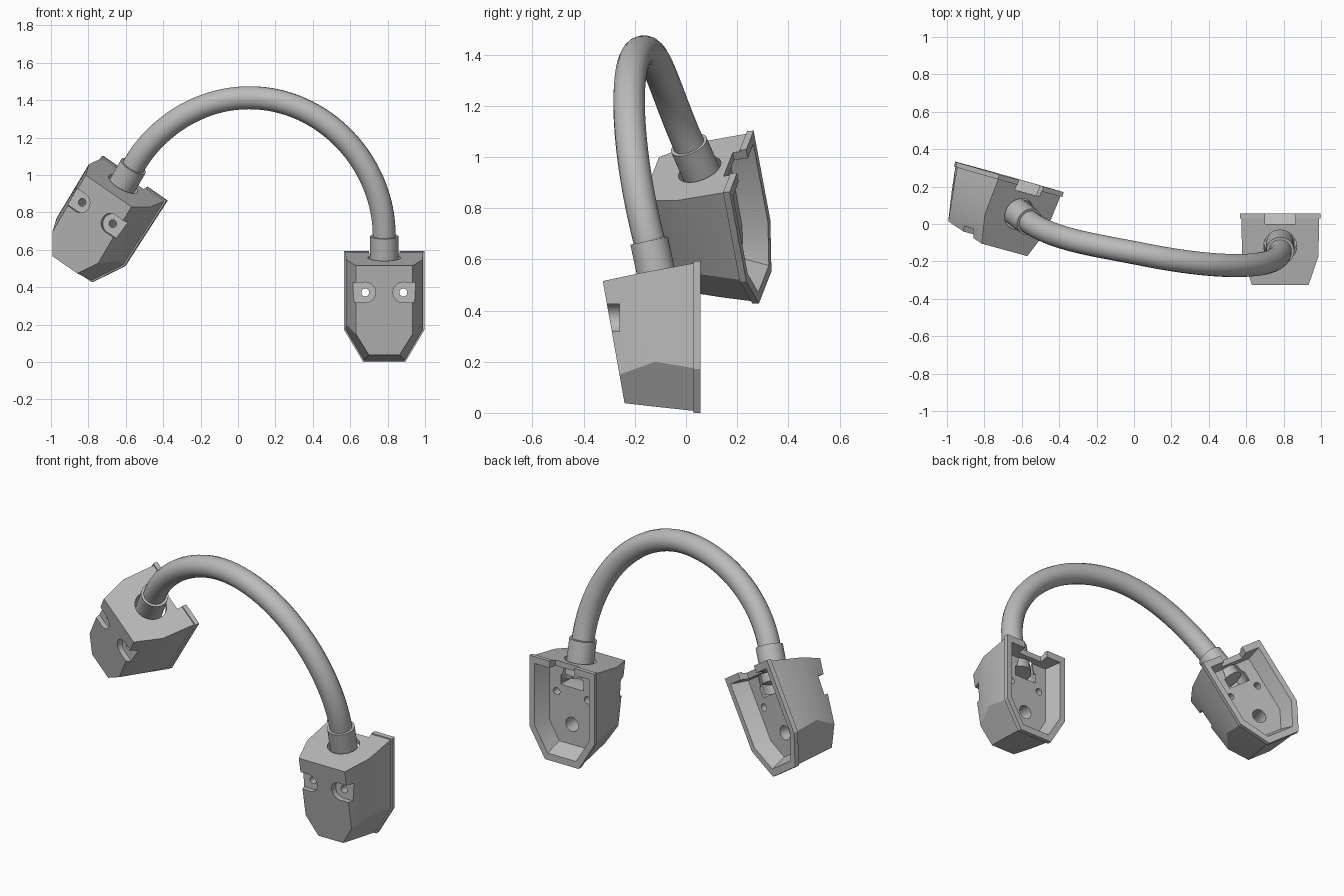
import bpy, bmesh, math
from mathutils import Matrix, Vector

cube = bpy.data.objects.get("Cube")
if cube:
    bpy.data.objects.remove(cube, do_unlink=True)

grey = bpy.data.materials.new("plain_grey")
grey.use_nodes = True
grey.diffuse_color = (0.5, 0.5, 0.5, 1)
grey.node_tree.nodes["Principled BSDF"].inputs["Base Color"].default_value = (0.5, 0.5, 0.5, 1)


def add_object(name, bm):
    bmesh.ops.recalc_face_normals(bm, faces=bm.faces)
    mesh = bpy.data.meshes.new(name)
    bm.to_mesh(mesh)
    bm.free()
    mesh.materials.append(grey)
    obj = bpy.data.objects.new(name, mesh)
    bpy.context.collection.objects.link(obj)
    return obj


def ring(side, foot, top, low, bottom):
    """Six-sided shield outline; top, low and bottom are (y, z) pairs."""
    half = [(side, *top), (side, *low), (foot, *bottom)]
    return [(-x, y, z) for x, y, z in half] + half[::-1]


def loft(name, rings):
    bm = bmesh.new()
    rows = [[bm.verts.new(p) for p in r] for r in rings]
    for a, b in zip(rows, rows[1:]):
        for i in range(len(a)):
            j = (i + 1) % len(a)
            bm.faces.new((a[i], a[j], b[j], b[i]))
    bm.faces.new(rows[0])
    bm.faces.new(rows[-1])
    return add_object(name, bm)


def rod(name, a, b, radius, sides=32):
    a, b = Vector(a), Vector(b)
    bm = bmesh.new()
    turn = (b - a).to_track_quat('Z', 'Y').to_matrix().to_4x4()
    bmesh.ops.create_cone(bm, cap_ends=True, segments=sides, radius1=radius, radius2=radius,
                          depth=(b - a).length, matrix=Matrix.Translation((a + b) / 2) @ turn)
    return add_object(name, bm)


def box(name, lo, hi):
    lo, hi = Vector(lo), Vector(hi)
    bm = bmesh.new()
    bmesh.ops.create_cube(bm, size=1, matrix=Matrix.Translation((lo + hi) / 2)
                          @ Matrix.Diagonal((*(hi - lo), 1)))
    return add_object(name, bm)


def cut(target, cutters):
    for c in cutters:
        c.hide_render = True
        mod = target.modifiers.new("cut", 'BOOLEAN')
        mod.operation, mod.solver, mod.object = 'DIFFERENCE', 'EXACT', c
    graph = bpy.context.evaluated_depsgraph_get()
    mesh = bpy.data.meshes.new_from_object(target.evaluated_get(graph))
    target.modifiers.clear()
    target.data = mesh
    for c in cutters:
        bpy.data.objects.remove(c, do_unlink=True)


def smooth(obj):
    bpy.ops.object.select_all(action='DESELECT')
    obj.select_set(True)
    bpy.context.view_layer.objects.active = obj
    bpy.ops.object.shade_smooth_by_angle(angle=math.radians(30))


# Housing shell with stepped rear flange
BACK, STEP = 0.057, 0.03
housing = loft("left_housing", [
    ring(0.152, 0.082, (-0.325, 0.515), (-0.26, 0.15), (-0.24, 0.038)),
    ring(0.205, 0.098, (-0.17, 0.548), (-0.12, 0.2), (-0.1, 0.022)),
    ring(0.207, 0.108, (STEP, 0.585), (STEP, 0.175), (STEP, 0.008)),
    ring(0.215, 0.112, (STEP, 0.592), (STEP, 0.172), (STEP, 0)),
    ring(0.215, 0.112, (BACK, 0.594), (BACK, 0.172), (BACK, 0)),
])

# Rear recess, cable notch, cable bore, window and blind hole
axis = Vector((0, -0.21, 0.978))
mouth = Vector((0, -0.144, 0.673))
cutters = [
    loft("recess_cutter", [
        ring(0.15, 0.085, (-0.04, 0.54), (-0.04, 0.19), (-0.04, 0.08)),
        ring(0.185, 0.095, (0.07, 0.555), (0.07, 0.185), (0.07, 0.035))]),
    box("notch_cutter", (-0.082, 0, 0.5), (0.082, 0.2, 0.7)),
    rod("bore_cutter", mouth - axis * 0.25, mouth + axis * 0.1, 0.088),
    box("window_cutter", (-0.075, -0.15, 0.42), (0.075, 0.0, 0.48)),
    rod("blind_hole_cutter", (0, -0.16, 0.2), (0, 0.0, 0.2), 0.042),
]
# Screw pockets and through holes on both sides
for s in (-1, 1):
    x = s * 0.102
    xs = sorted((x, s * 0.3))
    cutters += [
        rod("pocket_cutter", (x, -0.4, 0.372), (x, -0.26, 0.372), 0.055),
        box("pocket_side_cutter", (xs[0], -0.41, 0.318), (xs[1], -0.26, 0.426)),
        rod("screw_hole_cutter", (x, -0.3, 0.372), (x, 0, 0.372), 0.021, 20),
    ]
cut(housing, cutters)
smooth(housing)

# Cable collar
collar = rod("left_collar", mouth - axis * 0.2, mouth, 0.075, 40)
smooth(collar)

# Placement of the upright housing and the tilted one
up = Vector((0.535, -0.155, 0.83)).normalized()
depth = up.cross(Vector((0.79, -0.215, -0.576))).normalized()
across = depth.cross(up)
tilt = Matrix((across, depth, up)).transposed().to_4x4()
place_left = Matrix.Translation((0.782, 0, 0))
place_right = Matrix.Translation((-0.881, 0.2545, 0.4895)) @ tilt
for part, name in ((housing, "right_housing"), (collar, "right_collar")):
    twin = part.copy()
    twin.name = name
    bpy.context.collection.objects.link(twin)
    part.matrix_world = place_left
    twin.matrix_world = place_right

# Arched cable between the collars
start, end = place_right @ mouth, place_left @ mouth
apex, along = Vector((0.06, -0.165, 1.413)), Vector((1, -0.2, 0))
leave = (tilt @ axis) * 0.271
drop = Vector((0, -0.25, 0.978)) * 0.4
curve = bpy.data.curves.new("cable_path", 'CURVE')
curve.dimensions = '3D'
curve.bevel_depth = 0.062
curve.bevel_resolution = 7
curve.resolution_u = 32
spline = curve.splines.new('BEZIER')
spline.bezier_points.add(2)
knots = [(start - leave, start, start + leave),
         (apex - along * 0.255, apex, apex + along * 0.4),
         (end + drop, end, end - drop)]
for bp, (left, co, right) in zip(spline.bezier_points, knots):
    bp.handle_left_type = bp.handle_right_type = 'FREE'
    bp.co, bp.handle_left, bp.handle_right = co, left, right
path = bpy.data.objects.new("cable_path", curve)
bpy.context.collection.objects.link(path)
graph = bpy.context.evaluated_depsgraph_get()
tube = bpy.data.meshes.new_from_object(path.evaluated_get(graph))
tube.materials.clear()
tube.materials.append(grey)
bpy.data.objects.remove(path, do_unlink=True)
cable = bpy.data.objects.new("cable", tube)
bpy.context.collection.objects.link(cable)
smooth(cable)
